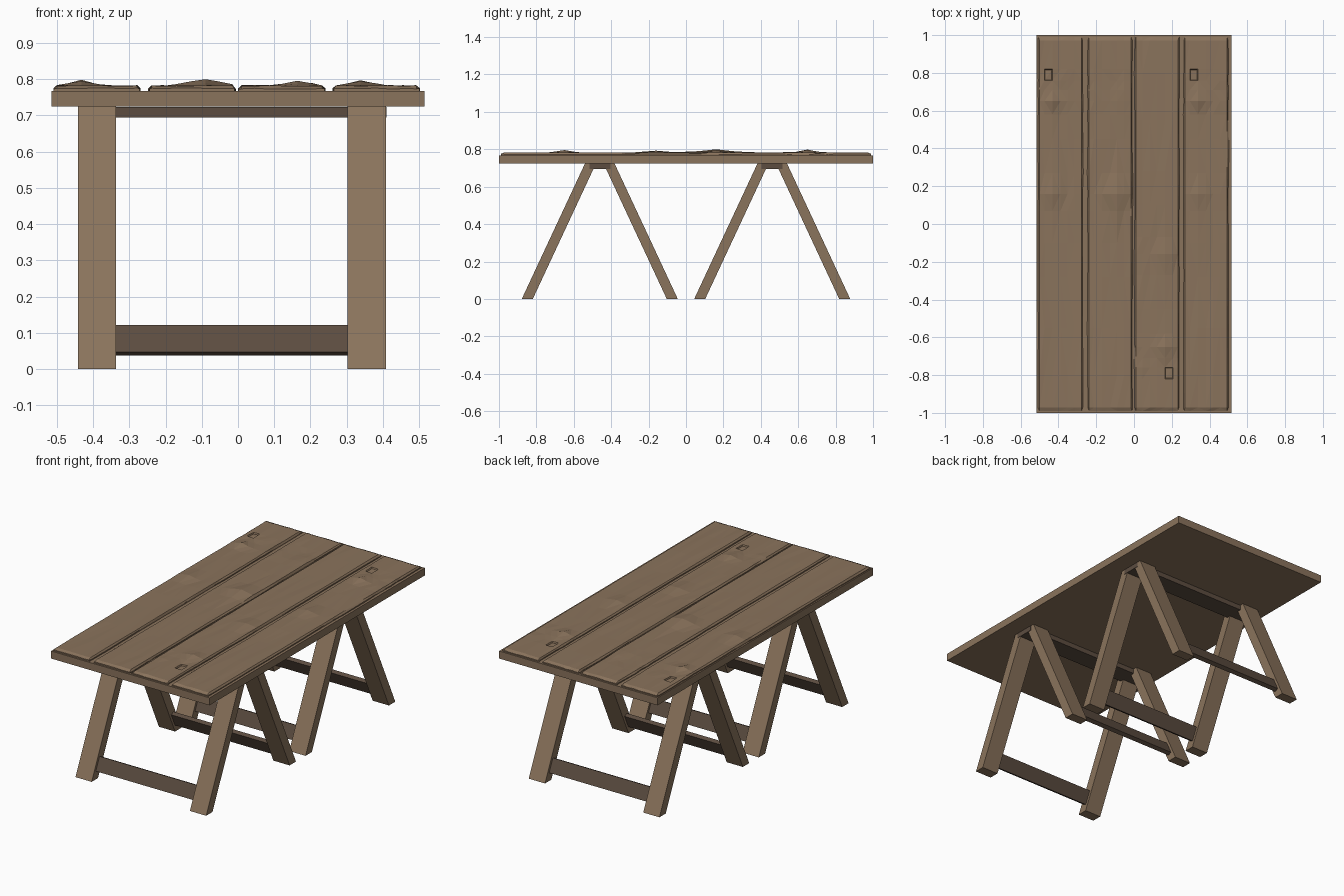
import bpy, bmesh, math, random
from mathutils import Vector

if "Cube" in bpy.data.objects:
    bpy.data.objects.remove(bpy.data.objects["Cube"])

random.seed(4)


def material(name, rgb):
    m = bpy.data.materials.new(name)
    m.diffuse_color = (*rgb, 1)
    m.use_nodes = True
    m.node_tree.nodes["Principled BSDF"].inputs["Base Color"].default_value = m.diffuse_color
    return m


WOOD = material("brown wood", (0.255, 0.172, 0.107))
DARK = material("dark brown wood", (0.107, 0.073, 0.051))


def finish(name, bm, mat):
    bmesh.ops.recalc_face_normals(bm, faces=bm.faces)
    me = bpy.data.meshes.new(name)
    bm.to_mesh(me)
    bm.free()
    me.materials.append(mat)
    ob = bpy.data.objects.new(name, me)
    bpy.context.collection.objects.link(ob)
    return ob


def prism(name, yz, x0, x1, mat):
    """Extrude a side profile (y, z points) from x0 to x1."""
    bm = bmesh.new()
    a = [bm.verts.new((x0, y, z)) for y, z in yz]
    b = [bm.verts.new((x1, y, z)) for y, z in yz]
    n = len(yz)
    bm.faces.new(a)
    bm.faces.new(b)
    for i in range(n):
        j = (i + 1) % n
        bm.faces.new((a[i], a[j], b[j], b[i]))
    return finish(name, bm, mat)


def rect(y0, y1, z0, z1):
    return [(y0, z0), (y1, z0), (y1, z1), (y0, z1)]


# Table slab
prism("table_slab", rect(-1, 1, 0.724, 0.768), -0.515, 0.515, WOOD)

# Rough planks: coarse height grid with pyramid bumps and a sunken knot
XS = [-0.121, -0.111, -0.085, -0.043, 0.0, 0.037, 0.075, 0.111, 0.121]
YS = [-0.99, -0.972, -0.8, -0.55, -0.28, -0.1, 0.07, 0.16, 0.27,
      0.45, 0.58, 0.65, 0.71, 0.76, 0.82, 0.972, 0.99]


def plank(name, cx, bumps, knot=None, turn=1):
    bm = bmesh.new()
    nx, ny = len(XS), len(YS)
    top, low = {}, {}
    for i, x in enumerate(XS):
        for j, y in enumerate(YS):
            rim = i in (0, nx - 1) or j in (0, ny - 1)
            z = (0.774 if rim else 0.782) + random.uniform(-0.0015, 0.0015)
            if not rim:
                for bx, by, h, w, l in bumps:
                    z += h * max(0, 1 - abs(x - bx) / w - abs(y - by) / l)
            dx = random.uniform(0, 0.005) * (-1 if x > 0 else 1) if i in (0, nx - 1) else 0
            co = Vector((cx + turn * (x + dx), turn * y, z))
            top[i, j] = bm.verts.new(co)
            if rim:
                low[i, j] = bm.verts.new((co.x, co.y, 0.766))
    faces = {}
    for i in range(nx - 1):
        for j in range(ny - 1):
            faces[i, j] = bm.faces.new(
                (top[i, j], top[i + 1, j], top[i + 1, j + 1], top[i, j + 1]))
    # Plank sides
    ring = ([(i, 0) for i in range(nx)] + [(nx - 1, j) for j in range(1, ny)]
            + [(i, ny - 1) for i in range(nx - 2, -1, -1)]
            + [(0, j) for j in range(ny - 2, 0, -1)])
    for p, q in zip(ring, ring[1:] + ring[:1]):
        bm.faces.new((top[p], low[p], low[q], top[q]))
    bm.faces.new([low[p] for p in ring])
    bmesh.ops.recalc_face_normals(bm, faces=bm.faces)
    # Knot hole
    if knot:
        bmesh.ops.inset_region(bm, faces=[faces[knot]], thickness=0.005, depth=-0.007)
    bmesh.ops.triangulate(bm, faces=[f for f in bm.faces if len(f.verts) == 4])
    finish(name, bm, WOOD)


KNOTTY = [(-0.043, 0.16, 0.012, 0.08, 0.12), (-0.043, 0.65, 0.015, 0.07, 0.08)]
PLAIN = [(0.037, 0.16, 0.017, 0.11, 0.15), (0.075, 0.65, 0.005, 0.08, 0.2)]
plank("plank_left", -0.389, KNOTTY, (2, 13))
plank("plank_middle_left", -0.127, PLAIN)
plank("plank_middle_right", 0.121, KNOTTY, (2, 13), turn=-1)
plank("plank_right", 0.381, KNOTTY, (2, 13))

# Two A-frame trestles
HALF = 0.059          # leg width measured along y
LEAN = 0.338          # how far each foot is set out from its top
TOP = 0.724
ang = math.atan2(LEAN, TOP)
up = (-math.sin(ang), math.cos(ang))      # along a leg leaning toward +y side
nrm = (math.cos(ang), math.sin(ang))      # outward across its thickness

for side, cy in (("front", -0.461), ("back", 0.461)):
    for s, tag in ((-1, "a"), (1, "b")):
        o = 0.417          # outer edge of the foot
        leg = [(cy + s * y, z) for y, z in
               ((o, 0), (o - HALF, 0), (o - HALF - LEAN, TOP), (o - LEAN, TOP))]
        for x0, x1, lr in ((-0.442, -0.337, "left"), (0.302, 0.408, "right")):
            prism(f"{side}_trestle_{lr}_leg_{tag}", leg, x0, x1, WOOD)
        # Low cross rail lying in the plane of the legs
        mz = 0.08
        my = o - HALF / 2 - LEAN * mz / TOP
        rail = [(cy + s * (my + u * 0.041 * up[0] + t * 0.012 * nrm[0]),
                 mz + u * 0.041 * up[1] + t * 0.012 * nrm[1])
                for u, t in ((-1, -1), (-1, 1), (1, 1), (1, -1))]
        prism(f"{side}_trestle_low_rail_{tag}", rail, -0.34, 0.305, DARK)
    # Top rail between the legs
    prism(f"{side}_trestle_top_rail", rect(cy - 0.056, cy + 0.056, 0.695, 0.7235),
          -0.441, 0.41, DARK)
